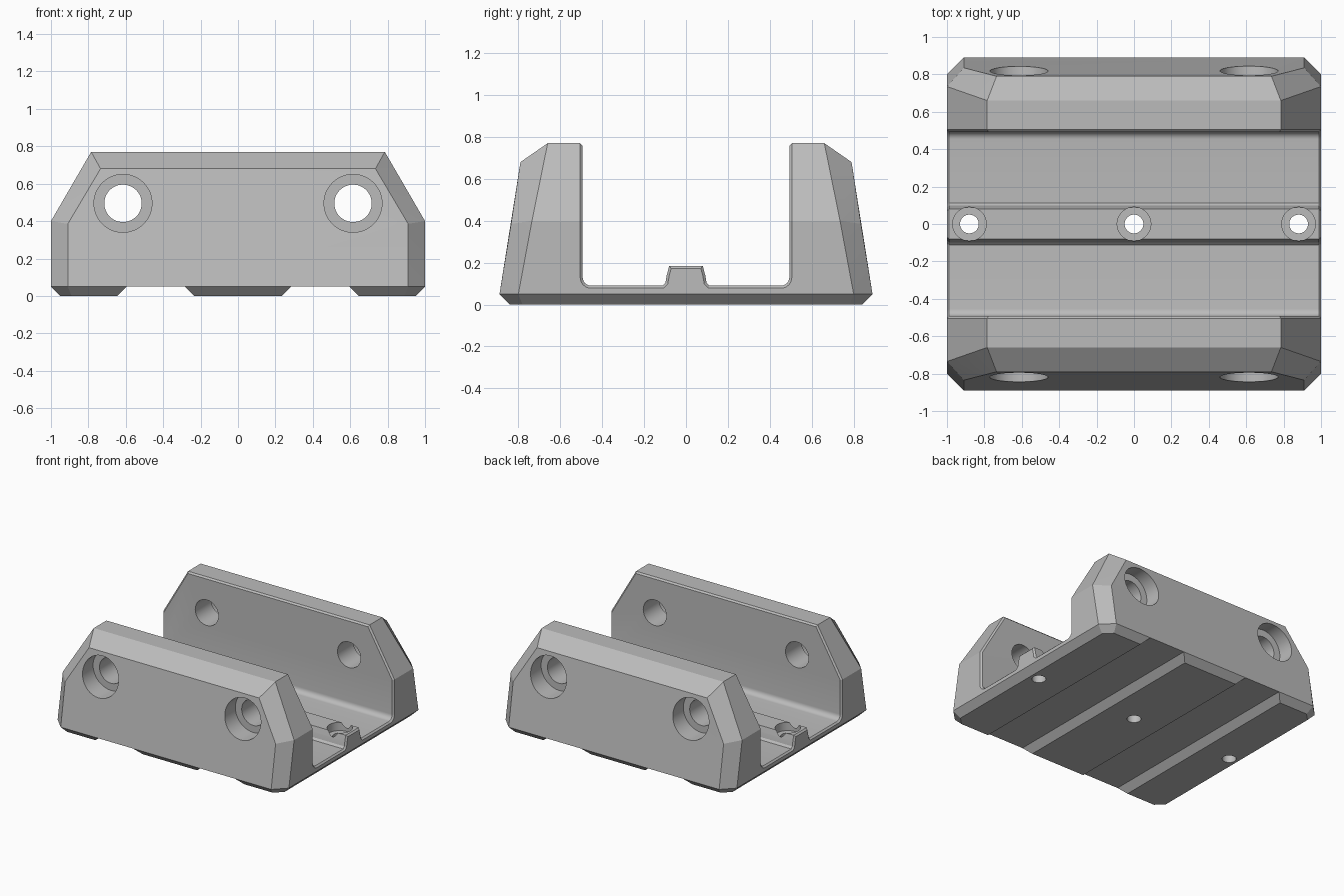
import bpy, bmesh, math
from mathutils import Vector

if "Cube" in bpy.data.objects:
    bpy.data.objects.remove(bpy.data.objects["Cube"])

grey = bpy.data.materials.new("plain grey")
grey.diffuse_color = (0.5, 0.5, 0.5, 1)
grey.use_nodes = True
grey.node_tree.nodes["Principled BSDF"].inputs["Base Color"].default_value = grey.diffuse_color


def to_object(bm, name):
    bmesh.ops.recalc_face_normals(bm, faces=bm.faces)
    mesh = bpy.data.meshes.new(name)
    bm.to_mesh(mesh)
    bm.free()
    ob = bpy.data.objects.new(name, mesh)
    bpy.context.collection.objects.link(ob)
    mesh.materials.append(grey)
    return ob


def prism(name, profile, axis, half):
    """Extrude a closed 2D profile along x or y, centred on the origin."""
    bm = bmesh.new()
    place = (lambda t, a, z: (t, a, z)) if axis == "x" else (lambda t, a, z: (a, t, z))
    lo, hi = ([bm.verts.new(place(t, a, z)) for a, z in profile] for t in (-half, half))
    n = len(profile)
    bm.faces.new(lo)
    bm.faces.new(hi)
    for i in range(n):
        bm.faces.new((lo[i], lo[(i + 1) % n], hi[(i + 1) % n], hi[i]))
    return to_object(bm, name)


def cylinder(name, radius, start, end):
    start, end = Vector(start), Vector(end)
    bpy.ops.mesh.primitive_cylinder_add(vertices=48, radius=radius, depth=(end - start).length,
                                        location=(start + end) / 2)
    ob = bpy.context.object
    ob.name = name
    ob.rotation_euler = (end - start).to_track_quat("Z", "Y").to_euler()
    ob.data.materials.append(grey)
    return ob


def cut(target, cutters):
    for c in cutters:
        m = target.modifiers.new("cut", "BOOLEAN")
        m.operation, m.solver, m.object = "DIFFERENCE", "EXACT", c
        bpy.context.view_layer.update()
        bpy.context.view_layer.objects.active = target
        bpy.ops.object.modifier_apply(modifier=m.name)
        bpy.data.objects.remove(c)


# Faceted outer block: one corner mirrored to four, then hulled
corner = [(0.89, 0.84, 0), (0.95, 0.78, 0), (0.91, 0.89, 0.05), (1, 0.80, 0.05),
          (0.91, 0.835, 0.385), (1, 0.735, 0.40), (0.735, 0.79, 0.68), (0.785, 0.66, 0.77)]
bm = bmesh.new()
for x, y, z in corner:
    for sx in (-1, 1):
        for sy in (-1, 1):
            bm.verts.new((x * sx, y * sy, z))
bmesh.ops.convex_hull(bm, input=bm.verts)
bmesh.ops.dissolve_limit(bm, angle_limit=math.radians(1.5), verts=bm.verts, edges=bm.edges)
body = to_object(bm, "saddle_block")

# Channel with rounded lower corners and a tapered centre rail
W, F, R = 0.493, 0.09, 0.04
half = [(0.08, 0.185), (0.092, 0.14), (0.098, 0.105), (0.112, F)]
half += [(W - R + R * math.sin(a), F + R - R * math.cos(a))
         for a in (math.radians(15 * i) for i in range(7))]
half.append((W, 1.2))
channel = prism("channel_cutter", [(-y, z) for y, z in reversed(half)] + half, "x", 1.5)

# Sloped grooves across the underside
grooves = [prism("groove_cutter", [(s * 0.185, -0.05), (s * 0.285, 0.05),
                                   (s * 0.595, 0.05), (s * 0.695, -0.05)], "y", 1.2)
           for s in (-1, 1)]
cut(body, [channel] + grooves)

# Small chamfer where the channel meets the ends, slants and tops
bm = bmesh.new()
bm.from_mesh(body.data)
bmesh.ops.dissolve_limit(bm, angle_limit=math.radians(1.5), verts=bm.verts, edges=bm.edges)


def is_outer(f):
    return abs(f.normal.x) > 0.4 or (f.normal.z > 0.9 and f.calc_center_median().z > 0.75)


def is_channel(f):
    c = f.calc_center_median()
    return abs(f.normal.x) < 0.02 and abs(c.y) < 0.5 and 0.07 < c.z < 0.75


rim = [e for e in bm.edges if len(e.link_faces) == 2
       and any(map(is_outer, e.link_faces)) and any(map(is_channel, e.link_faces))]
bmesh.ops.bevel(bm, geom=rim, offset=0.012, offset_type="OFFSET", segments=1,
                affect="EDGES", clamp_overlap=True)
bm.to_mesh(body.data)
bm.free()

# Counterbored bolt holes through the walls and screw holes in the rail
holes = []
for x in (-0.615, 0.615):
    holes.append(cylinder("bolt_cutter", 0.10, (x, -1.2, 0.495), (x, 1.2, 0.495)))
    for s in (-1, 1):
        holes.append(cylinder("bolt_head_cutter", 0.155, (x, s * 0.69, 0.495), (x, s * 1.2, 0.495)))
for x in (-0.88, 0, 0.88):
    holes.append(cylinder("screw_cutter", 0.05, (x, 0, -0.2), (x, 0, 0.4)))
    holes.append(cylinder("screw_head_cutter", 0.09, (x, 0, 0.12), (x, 0, 0.4)))
cut(body, holes)

# Crisp facets, smooth rounds
bpy.ops.object.select_all(action="DESELECT")
body.select_set(True)
bpy.context.view_layer.objects.active = body
bpy.ops.object.shade_smooth_by_angle(angle=math.radians(20))
